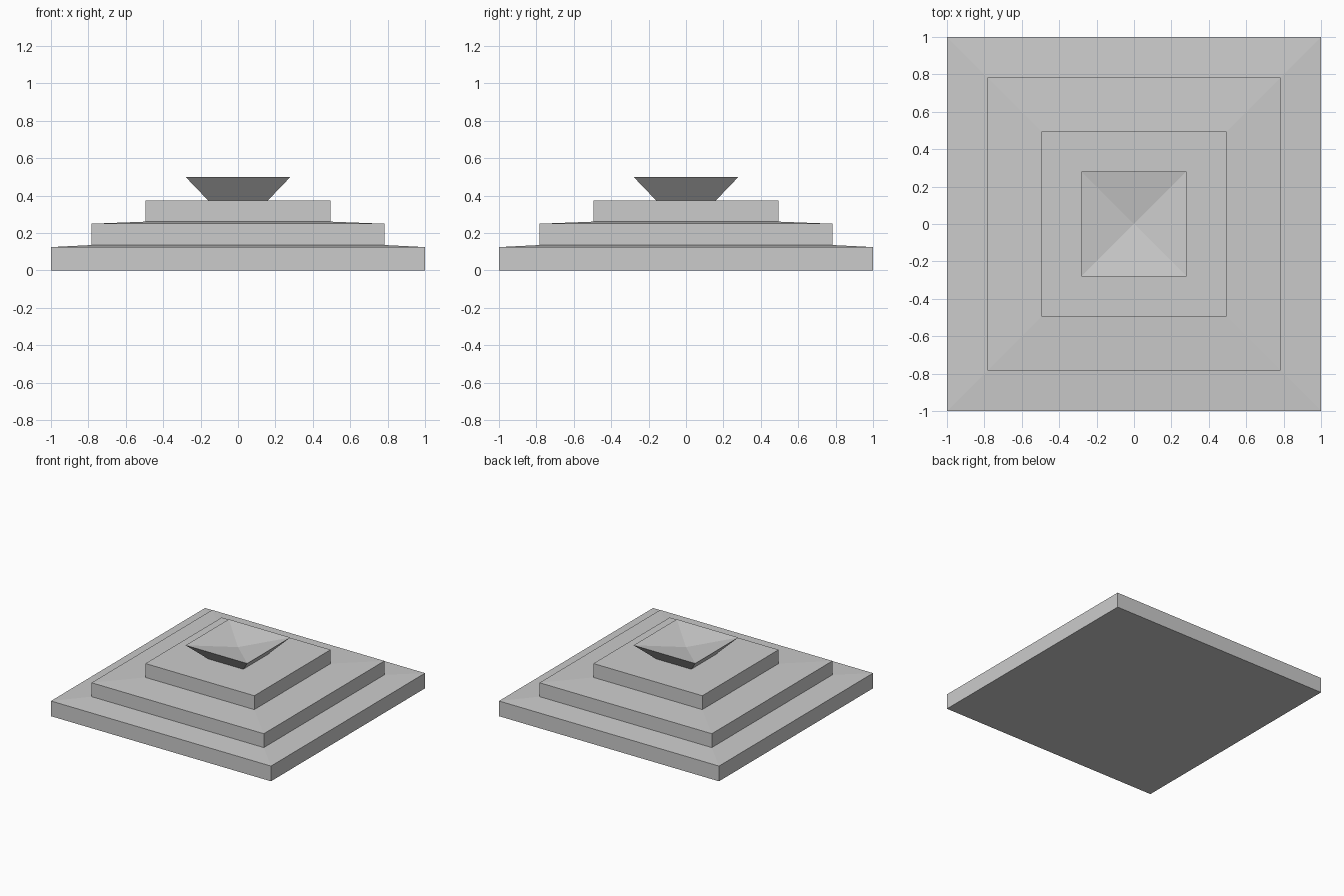
import bpy, bmesh

if "Cube" in bpy.data.objects:
    bpy.data.objects.remove(bpy.data.objects["Cube"])

# Half-width and height of each square ring, bottom to top
PROFILE = [
    (1.0, 0.0), (1.0, 0.125),        # base slab
    (0.783, 0.136), (0.783, 0.25),   # middle slab
    (0.495, 0.261), (0.495, 0.375),  # upper slab
    (0.16, 0.375), (0.28, 0.5),      # flared cap
]
DISH_Z = 0.453                       # lowest point of the cap's sunken top


def square_ring(bm, half, z):
    return [bm.verts.new((sx * half, sy * half, z))
            for sx, sy in ((-1, -1), (1, -1), (1, 1), (-1, 1))]


bm = bmesh.new()
rings = [square_ring(bm, half, z) for half, z in PROFILE]

# Underside
bm.faces.new(rings[0][::-1])

# Walls and treads between neighbouring rings
for low, high in zip(rings, rings[1:]):
    for i in range(4):
        j = (i + 1) % 4
        bm.faces.new((low[i], low[j], high[j], high[i]))

# Sunken pyramid in the top of the cap
centre = bm.verts.new((0, 0, DISH_Z))
for i in range(4):
    bm.faces.new((rings[-1][i], rings[-1][(i + 1) % 4], centre))

bmesh.ops.recalc_face_normals(bm, faces=bm.faces)
mesh = bpy.data.meshes.new("stepped_pedestal")
bm.to_mesh(mesh)
bm.free()
bpy.context.collection.objects.link(bpy.data.objects.new("stepped_pedestal", mesh))
